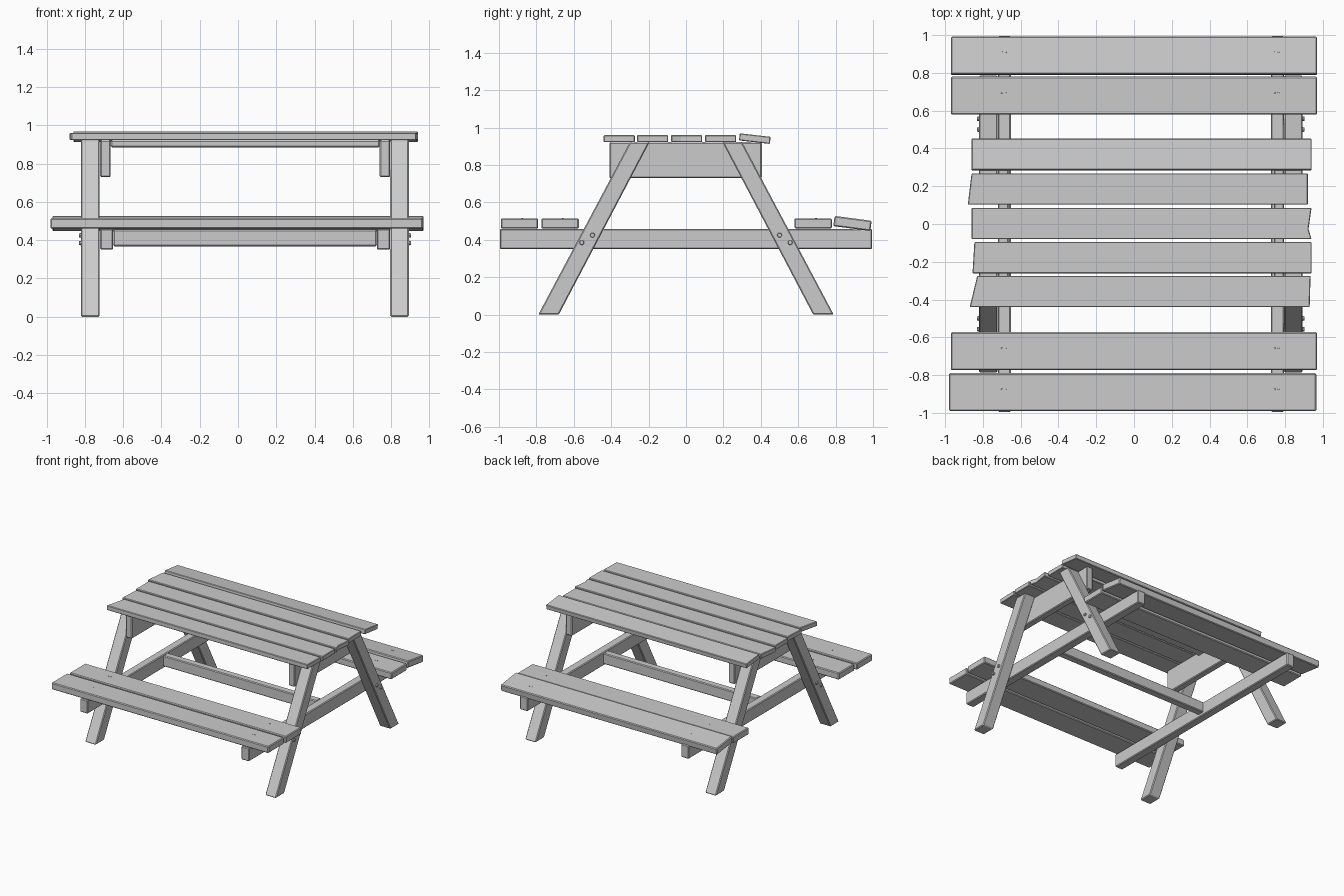
import bpy, bmesh
from math import radians
from mathutils import Matrix, Vector

cube = bpy.data.objects.get("Cube")
if cube:
    bpy.data.objects.remove(cube)

wood = bpy.data.materials.new("grey_wood")
wood.use_nodes = True
GREY = (0.6, 0.6, 0.6, 1)
wood.diffuse_color = GREY
wood.node_tree.nodes["Principled BSDF"].inputs["Base Color"].default_value = GREY


def prism(name, outline, depth, bevel=0.006):
    """Extrude a closed 3D outline along a vector, then soften its edges."""
    bm = bmesh.new()
    face = bm.faces.new([bm.verts.new(p) for p in outline])
    out = bmesh.ops.extrude_face_region(bm, geom=[face])
    bmesh.ops.translate(bm, vec=depth, verts=[v for v in out["geom"] if isinstance(v, bmesh.types.BMVert)])
    bmesh.ops.recalc_face_normals(bm, faces=bm.faces)
    mesh = bpy.data.meshes.new(name)
    bm.to_mesh(mesh)
    bm.free()
    mesh.materials.append(wood)
    obj = bpy.data.objects.new(name, mesh)
    bpy.context.collection.objects.link(obj)
    mod = obj.modifiers.new("soft_edges", "BEVEL")
    mod.width, mod.segments = bevel, 1
    return obj


def beam(name, x, y, z):
    return prism(name, [(x[0], y[0], z[0]), (x[1], y[0], z[0]), (x[1], y[1], z[0]), (x[0], y[1], z[0])],
                 (0, 0, z[1] - z[0]))


def tilt(obj, y, z, degrees):
    pivot = Matrix.Translation((0, y, z))
    obj.data.transform(pivot @ Matrix.Rotation(radians(degrees), 4, "X") @ pivot.inverted())


def studs(name, points, axis, radius, height):
    """A group of small round heads."""
    bm = bmesh.new()
    turn = Vector((0, 0, 1)).rotation_difference(Vector(axis)).to_matrix().to_4x4()
    for p in points:
        bmesh.ops.create_cone(bm, cap_ends=True, segments=10, radius1=radius, radius2=radius * 0.75,
                              depth=height, matrix=Matrix.Translation(p) @ turn)
    mesh = bpy.data.meshes.new(name)
    bm.to_mesh(mesh)
    bm.free()
    mesh.materials.append(wood)
    obj = bpy.data.objects.new(name, mesh)
    bpy.context.collection.objects.link(obj)
    return obj


# Table planks with uneven sawn ends: y centre, left and right ends at front and back
planks = [(-0.357, -0.87, -0.83, 0.93, 0.935), (-0.178, -0.855, -0.845, 0.94, 0.94),
          (0.003, -0.86, -0.86, 0.94, 0.94), (0.185, -0.88, -0.86, 0.92, 0.92),
          (0.368, -0.86, -0.86, 0.94, 0.94)]
for i, (y, lf, lb, rf, rb) in enumerate(planks):
    a, b, z = y - 0.083, y + 0.083, 0.922
    outline = [(lf, a, z), (rf, a, z), (rb, b, z), (lb, b, z)]
    if i == 2:  # notched end
        outline.insert(2, (rf - 0.016, y - 0.03, z))
    top = prism(f"table_plank_{i + 1}", outline, (0, 0, 0.038), 0.004)
    if i == 4:
        tilt(top, y, 0.941, -6.5)

# Bench planks
benches = [("front_bench_outer", -0.98, 0.965, -0.99), ("front_bench_inner", -0.97, 0.97, -0.773),
           ("back_bench_inner", -0.97, 0.97, 0.58), ("back_bench_outer", -0.97, 0.97, 0.79)]
for name, left, right, y in benches:
    seat = beam(name, (left, right), (y, y + 0.2), (0.46, 0.515))
    screws = studs(name + "_screws", [(x + dx, y + 0.115, 0.515) for x in (-0.69, 0.755) for dx in (-0.01, 0.01)],
                   (0, 0, 1), 0.005, 0.004)
    if name == "back_bench_outer":
        for part in (seat, screws):
            tilt(part, y + 0.1, 0.487, -7.5)

# End frames: splayed legs, bolts, bench supports and table cleats
for side, leg_x, support_x, cleat_x, bolt_x in (
        ("right", -0.82, (-0.72, -0.652), (-0.72, -0.665), -0.822),
        ("left", 0.795, (0.725, 0.795), (0.74, 0.795), 0.895)):
    for end, s in (("front", -1), ("back", 1)):
        prism(f"{end}_{side}_leg", [(leg_x, s * y, z) for y, z in
                                    ((0.79, 0), (0.68, 0), (0.195, 0.922), (0.30, 0.922))], (0.097, 0, 0))
        studs(f"{end}_{side}_bolts", [(bolt_x, s * y, z) for y, z in ((0.557, 0.385), (0.5, 0.425))],
              (1 if bolt_x > 0 else -1, 0, 0), 0.014, 0.016)
    beam(f"{side}_bench_support", support_x, (-0.995, 0.995), (0.35, 0.458))
    beam(f"{side}_table_cleat", cleat_x, (-0.41, 0.405), (0.73, 0.922))

# Lengthwise braces
beam("lower_stretcher", (-0.652, 0.725), (-0.03, 0.03), (0.368, 0.455))
beam("table_brace", (-0.665, 0.74), (-0.04, 0.04), (0.885, 0.922))
